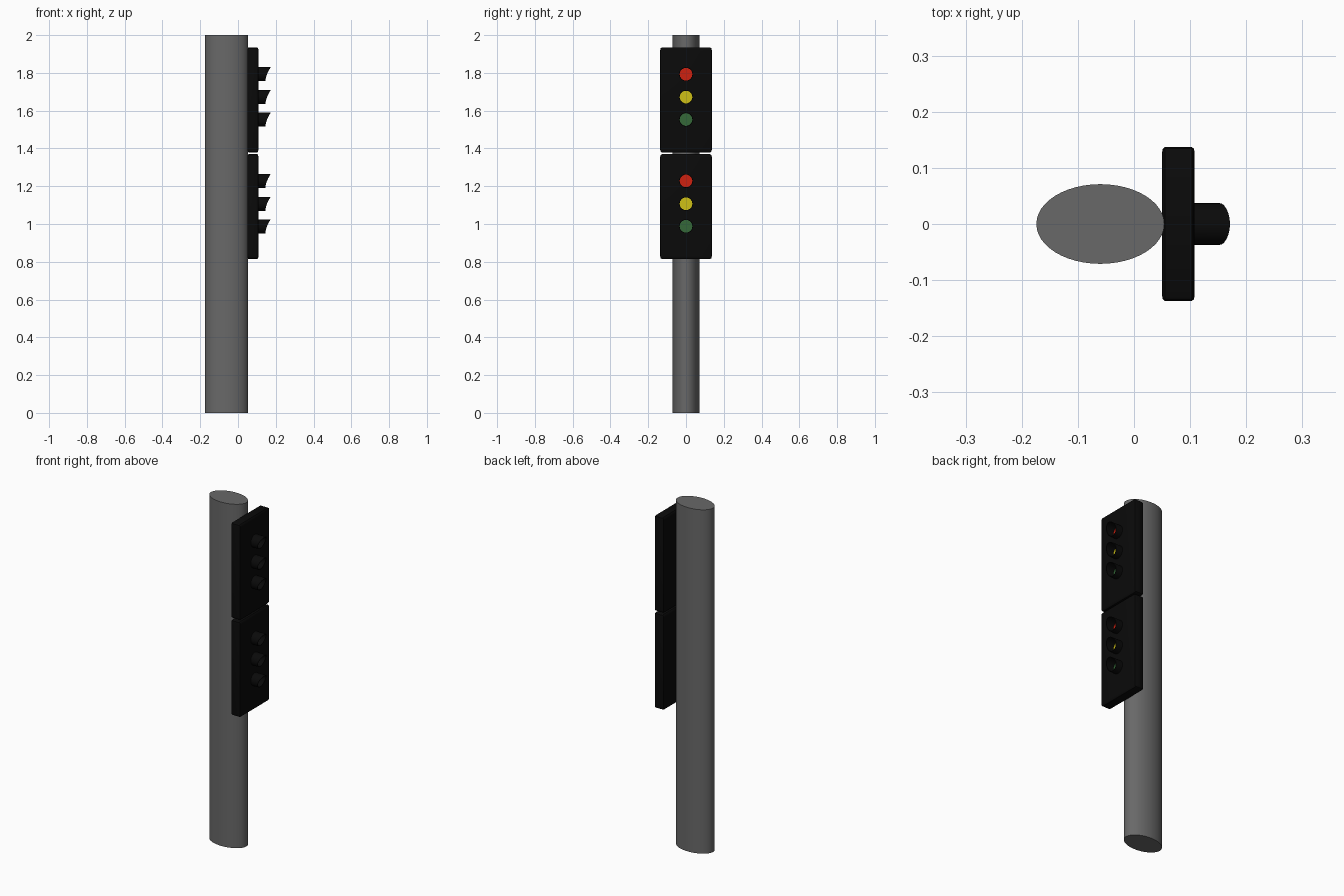
import bpy, bmesh, math
from mathutils import Vector, Matrix

cube = bpy.data.objects.get("Cube")
if cube:
    bpy.data.objects.remove(cube, do_unlink=True)


def material(name, rgb):
    m = bpy.data.materials.new(name)
    m.use_nodes = True
    m.diffuse_color = (*rgb, 1)
    m.node_tree.nodes["Principled BSDF"].inputs["Base Color"].default_value = (*rgb, 1)
    return m


grey = material("pole grey", (0.14, 0.14, 0.14))
black = material("housing black", (0.003, 0.003, 0.003))
lamps = {"red": material("lamp red", (0.62, 0.015, 0.005)),
         "yellow": material("lamp yellow", (0.62, 0.53, 0.008)),
         "green": material("lamp green", (0.035, 0.14, 0.04))}


def finish(name, bm, mat, location, smooth=True):
    bmesh.ops.recalc_face_normals(bm, faces=bm.faces)
    mesh = bpy.data.meshes.new(name)
    bm.to_mesh(mesh)
    bm.free()
    mesh.materials.append(mat)
    ob = bpy.data.objects.new(name, mesh)
    ob.location = location
    bpy.context.collection.objects.link(ob)
    if smooth:
        bpy.ops.object.select_all(action="DESELECT")
        ob.select_set(True)
        bpy.context.view_layer.objects.active = ob
        bpy.ops.object.shade_smooth_by_angle(angle=math.radians(35))
    return ob


def cylinder(name, radius, depth, mat, location, matrix):
    bm = bmesh.new()
    bmesh.ops.create_cone(bm, cap_ends=True, segments=48, radius1=radius,
                          radius2=radius, depth=depth, matrix=matrix)
    return finish(name, bm, mat, location)


def housing(name, z):
    # Box with edges softened by a different amount along each axis
    size, soft = Vector((0.058, 0.274, 0.555)), Vector((0.005, 0.009, 0.015))
    bm = bmesh.new()
    bmesh.ops.create_cube(bm, size=1)
    bmesh.ops.scale(bm, verts=bm.verts, vec=[s / b for s, b in zip(size, soft)])
    bmesh.ops.bevel(bm, geom=bm.edges[:], offset=1, segments=2, profile=0.5,
                    affect="EDGES")
    bmesh.ops.scale(bm, verts=bm.verts, vec=soft)
    finish(name, bm, black, (0.079, 0, z))


def visor(name, z, outer=0.037, inner=0.0335, sides=32):
    # Tube whose open end sweeps back from the top to the bottom
    bm = bmesh.new()
    rings = []
    for i in range(sides):
        a = 2 * math.pi * i / sides
        t = (1 + math.sin(a)) / 2
        tip = 0.038 + 0.026 * t ** 1.6
        rings.append([bm.verts.new((x, r * math.cos(a), r * math.sin(a)))
                      for r, x in ((outer, 0), (outer, tip), (inner, tip), (inner, 0))])
    for i in range(sides):
        p, q = rings[i], rings[(i + 1) % sides]
        for k in range(4):
            n = (k + 1) % 4
            bm.faces.new((p[k], p[n], q[n], q[k]))
    finish(name, bm, black, (0.107, 0, z))


# Oval pole
cylinder("pole", 1, 2, grey, (-0.06, 0, 1), Matrix.Diagonal((0.114, 0.071, 1, 1)))

# Two signal heads, each with three hooded lamps
for label, z in (("upper", 1.657), ("lower", 1.092)):
    housing(label + "_housing", z)
    for (colour, mat), dz in zip(lamps.items(), (0.136, 0.015, -0.104)):
        cylinder(f"{label}_{colour}_lamp", 0.0335, 0.006, mat, (0.108, 0, z + dz),
                 Matrix.Rotation(math.pi / 2, 4, "Y"))
        visor(f"{label}_{colour}_visor", z + dz)
